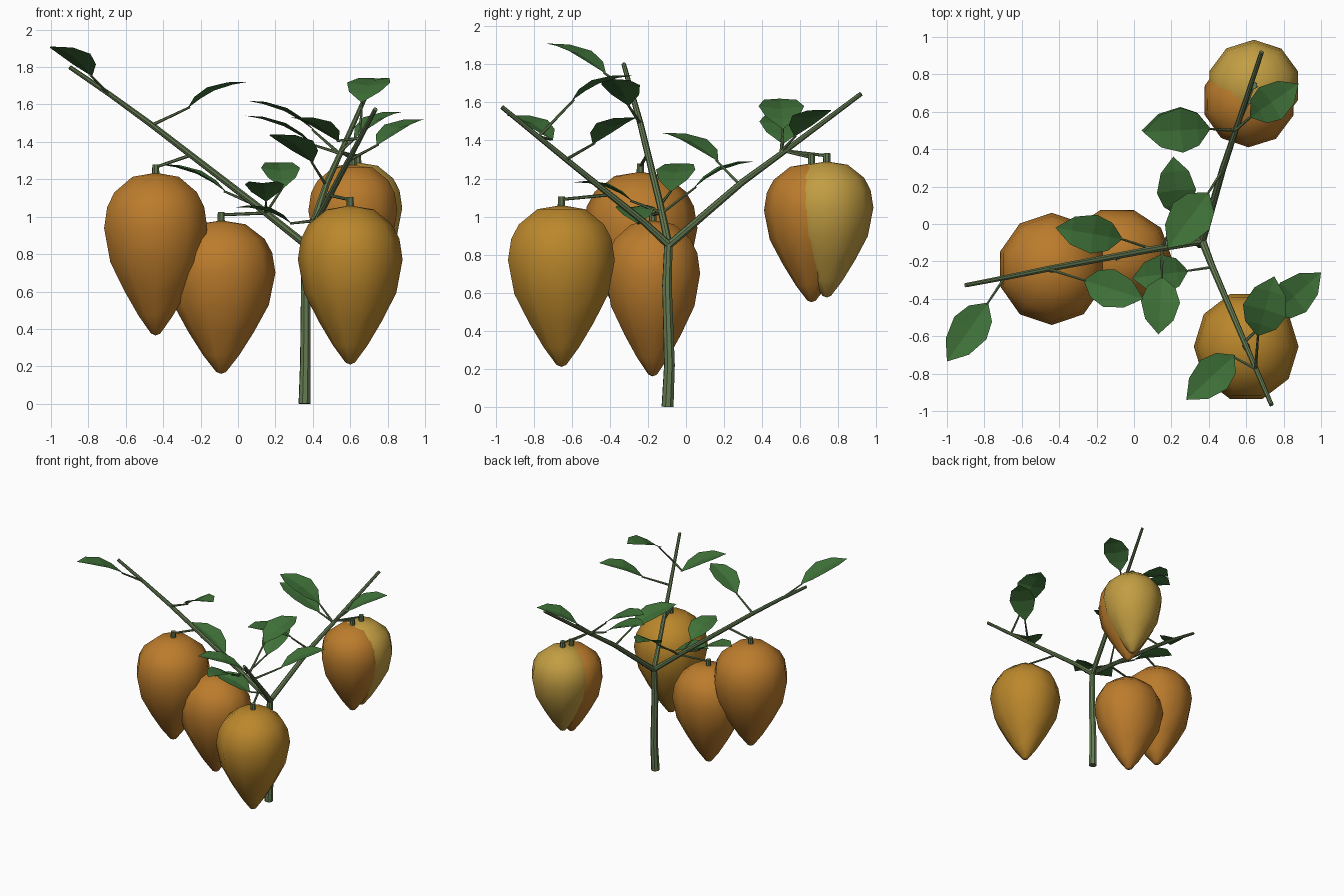
import bpy, bmesh, math
from mathutils import Vector as V

if "Cube" in bpy.data.objects:
    bpy.data.objects.remove(bpy.data.objects["Cube"])


def material(name, rgb):
    m = bpy.data.materials.new(name)
    m.diffuse_color = (*rgb, 1)
    m.use_nodes = True
    m.node_tree.nodes["Principled BSDF"].inputs["Base Color"].default_value = m.diffuse_color
    return m


BARK = material("bark_green", (0.13, 0.20, 0.085))
LEAF = material("leaf_green", (0.05, 0.165, 0.04))
ORANGE = material("fruit_orange", (0.50, 0.20, 0.025))
GOLD = material("fruit_gold", (0.50, 0.245, 0.025))
PALE = material("fruit_pale", (0.54, 0.34, 0.055))


def finish(bm, name, mat, smooth=False):
    bmesh.ops.recalc_face_normals(bm, faces=bm.faces)
    for f in bm.faces:
        f.smooth = smooth
    me = bpy.data.meshes.new(name)
    bm.to_mesh(me)
    bm.free()
    me.materials.append(mat)
    ob = bpy.data.objects.new(name, me)
    bpy.context.collection.objects.link(ob)
    return ob


def tube(name, path, r0, r1, sides=8):
    """Tapered tube along a list of points."""
    pts = [V(p) for p in path]
    bm = bmesh.new()
    rings = []
    for i, p in enumerate(pts):
        d = (pts[min(i + 1, len(pts) - 1)] - pts[max(i - 1, 0)]).normalized()
        a = d.cross(V((0.31, 0.95, 0.05))).normalized()
        b = d.cross(a)
        r = r0 + (r1 - r0) * i / (len(pts) - 1)
        rings.append([bm.verts.new(p + r * (a * math.cos(t) + b * math.sin(t)))
                      for t in [2 * math.pi * k / sides for k in range(sides)]])
    for lo, hi in zip(rings, rings[1:]):
        for k in range(sides):
            n = (k + 1) % sides
            bm.faces.new((lo[k], lo[n], hi[n], hi[k]))
    bm.faces.new(rings[0])
    bm.faces.new(rings[-1])
    return finish(bm, name, BARK)


PROFILE = [(.09, .012), (.33, .12), (.6, .27), (.88, .45), (1, .66),
           (.94, .79), (.8, .88), (.45, .975)]


def fruit(name, x, y, z0, z1, rx, ry, mat, phase, anchor, sides=10):
    """Lathed teardrop with a stub and a twig back to the branch."""
    bm = bmesh.new()
    h = z1 - z0
    rings = [[bm.verts.new((x + rx * r * math.cos(phase + 2 * math.pi * k / sides),
                            y + ry * r * math.sin(phase + 2 * math.pi * k / sides),
                            z0 + h * f)) for k in range(sides)] for r, f in PROFILE]
    bottom, top = bm.verts.new((x, y, z0)), bm.verts.new((x, y, z1))
    for k in range(sides):
        n = (k + 1) % sides
        for lo, hi in zip(rings, rings[1:]):
            bm.faces.new((lo[k], lo[n], hi[n], hi[k]))
        bm.faces.new((bottom, rings[0][n], rings[0][k]))
        bm.faces.new((top, rings[-1][k], rings[-1][n]))
    finish(bm, name, mat, True)
    tube(name + "_stub", [(x, y, z1 - .03), (x, y, z1 + .045)], .021, .019)
    tube(name + "_twig", [anchor, (x, y, z1 + .03)], .009, .008, 6)


OUTLINE = [(.22, .72), (.48, 1), (.78, .72)]


def leaf(name, anchor, base, tip, half=.1):
    """Folded flat-shaded blade on a thin twig."""
    base, tip = V(base), V(tip)
    d = tip - base
    side = d.cross(V((0, 0, 1))).normalized()
    up = side.cross(d).normalized()
    bm = bmesh.new()
    first, last = bm.verts.new(base), bm.verts.new(tip)
    rows = []
    for t, w in OUTLINE:
        mid = base + d * t + up * .03 * math.sin(math.pi * t)
        rows.append([bm.verts.new(mid + side * half * w * s + up * (.018 * abs(s) * w))
                     for s in (-1, 0, 1)])
    for s in (0, 1):
        bm.faces.new((first, rows[0][s], rows[0][s + 1]))
        bm.faces.new((last, rows[-1][s + 1], rows[-1][s]))
        for a, b in zip(rows, rows[1:]):
            bm.faces.new((a[s], b[s], b[s + 1], a[s + 1]))
    finish(bm, name, LEAF)
    tube(name + "_twig", [anchor, base + d * .04], .009, .006, 6)


# Main stem and three branches
tube("main_stem", [(.355, -.097, 0), (.36, -.087, .22), (.362, -.1, .64),
                   (.365, -.092, .87)], .033, .023)
tube("left_branch", [(.37, -.09, .845), (.1, -.135, 1.06), (-.46, -.24, 1.49),
                     (-.68, -.285, 1.65), (-.9, -.327, 1.80)], .021, .012)
tube("front_branch", [(.365, -.09, .85), (.415, -.22, .97), (.59, -.63, 1.30),
                      (.735, -.967, 1.575)], .021, .012)
tube("back_branch", [(.365, -.09, .85), (.475, .295, 1.18), (.55, .52, 1.345),
                     (.683, .92, 1.645)], .021, .012)

# Hanging fruit
fruit("left_fruit", -.44, -.24, .365, 1.235, .29, .30, ORANGE, math.pi / 2, (-.25, -.2, 1.33))
fruit("middle_fruit", -.09, -.175, .16, .98, .29, .262, ORANGE, 0, (.15, -.125, 1.02))
fruit("front_fruit", .60, -.655, .21, 1.06, .28, .295, GOLD, 0, (.49, -.4, 1.115))
fruit("back_inner_fruit", .615, .66, .55, 1.28, .25, .25, ORANGE, .3, (.55, .52, 1.345))
fruit("back_outer_fruit", .64, .74, .575, 1.29, .25, .245, PALE, .31, (.55, .52, 1.345))

# Leaves: anchor on branch, blade base, blade tip
LEAVES = [
    ((-.69, -.285, 1.655), (-.78, -.42, 1.75), (-1.0, -.735, 1.91)),
    ((.1, -.135, 1.06), (-.06, -.08, 1.13), (-.42, -.02, 1.28)),
    ((-.46, -.24, 1.49), (-.27, -.30, 1.58), (.05, -.40, 1.72)),
    ((.65, -.775, 1.42), (.54, -.70, 1.40), (.28, -.94, 1.53)),
    ((.65, -.775, 1.42), (.66, -.60, 1.61), (.75, -.28, 1.74)),
    ((.59, -.63, 1.30), (.74, -.49, 1.38), (1.0, -.26, 1.52)),
    ((.54, .5, 1.34), (.62, .57, 1.42), (.88, .75, 1.56)),
    ((.54, .5, 1.34), (.41, .51, 1.46), (.05, .49, 1.62)),
    ((.54, .5, 1.34), (.41, .51, 1.38), (.04, .50, 1.54)),
    ((.15, -.125, 1.02), (.24, .04, 1.15), (.21, .36, 1.29)),
    ((.47, .28, 1.17), (.40, .17, 1.29), (.18, -.13, 1.44)),
    ((.15, -.125, 1.02), (.15, -.28, 1.08), (.13, -.59, 1.18)),
    ((.42, -.23, .98), (.29, -.25, .96), (-.01, -.29, 1.05)),
]
for i, (a, b, t) in enumerate(LEAVES):
    leaf(f"leaf_{i + 1}", a, b, t, .12 if i in (4, 7, 8, 10) else .105)
